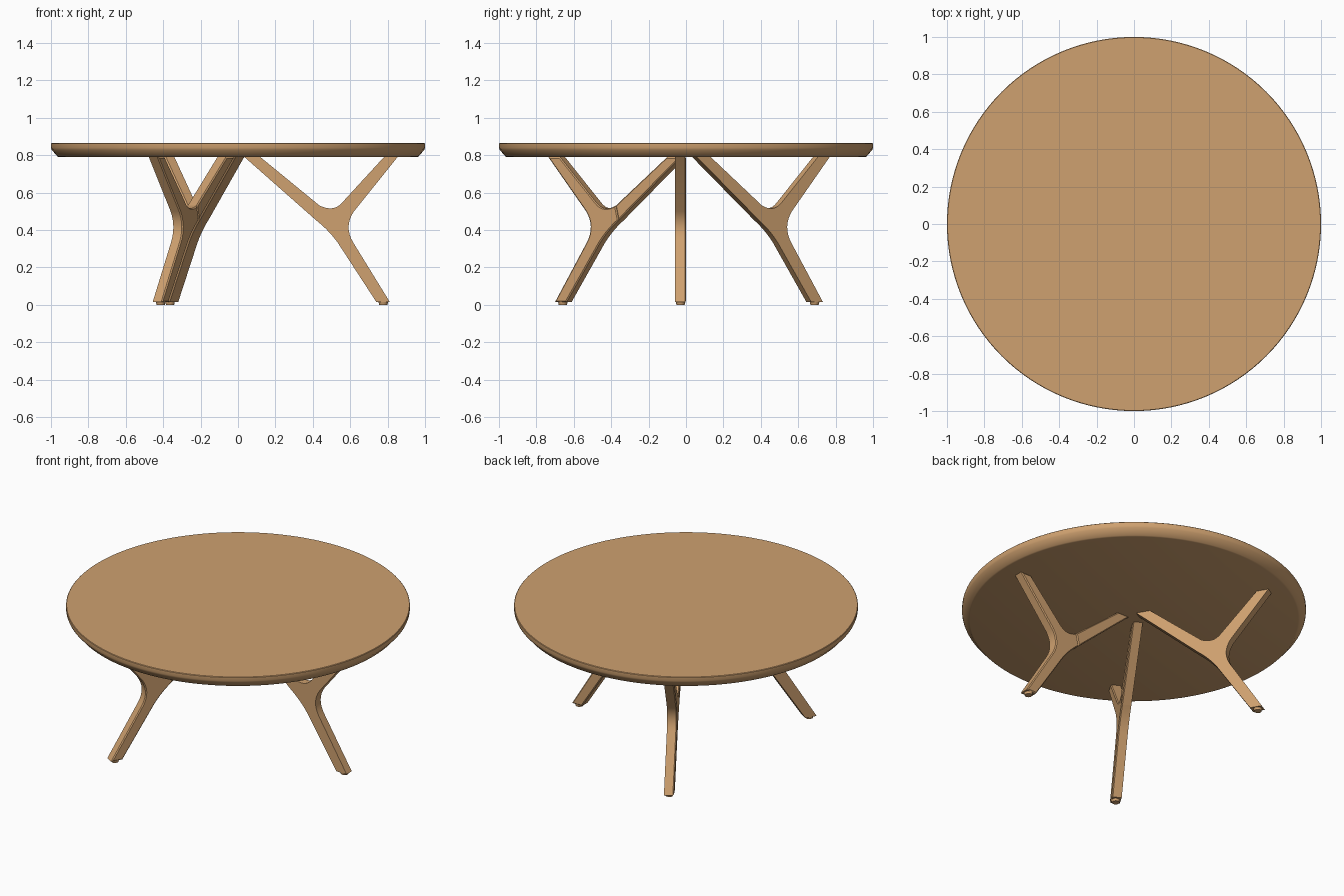
import bpy, bmesh, math
from mathutils import Matrix

if "Cube" in bpy.data.objects:
    bpy.data.objects.remove(bpy.data.objects["Cube"])

wood = bpy.data.materials.new("light_wood")
wood.diffuse_color = (0.62, 0.355, 0.16, 1)
wood.use_nodes = True
wood.node_tree.nodes["Principled BSDF"].inputs["Base Color"].default_value = wood.diffuse_color


def finish(name, bm, angle=30):
    bmesh.ops.recalc_face_normals(bm, faces=bm.faces)
    me = bpy.data.meshes.new(name)
    bm.to_mesh(me)
    bm.free()
    me.materials.append(wood)
    ob = bpy.data.objects.new(name, me)
    bpy.context.collection.objects.link(ob)
    bpy.context.view_layer.objects.active = ob
    ob.select_set(True)
    bpy.ops.object.shade_smooth_by_angle(angle=math.radians(angle))
    ob.select_set(False)
    return ob


def curve(a, b, c, n=8):
    # rounded corner from a to c, pulled towards b
    return [tuple((1-t)**2*p + 2*t*(1-t)*q + t*t*r for p, q, r in zip(a, b, c))
            for t in (i / n for i in range(n + 1))]


def plate(name, pts, rot):
    # side profile in x/z, extruded across the leg, chamfered on one side
    bm = bmesh.new()
    f = bm.faces.new([bm.verts.new((x, -0.058, z)) for x, z in pts])
    ext = bmesh.ops.extrude_face_region(bm, geom=[f])["geom"]
    for v in ext:
        if isinstance(v, bmesh.types.BMVert):
            v.co.y = 0.0
    cap = [e for e in ext if isinstance(e, bmesh.types.BMFace)][0]
    bmesh.ops.recalc_face_normals(bm, faces=bm.faces)
    bmesh.ops.bevel(bm, geom=list(cap.edges), offset=0.006, segments=1,
                    affect='EDGES', profile=0.5)
    bmesh.ops.transform(bm, matrix=rot, verts=bm.verts)
    return finish(name, bm)


# Round table top with bevelled lower edge
bm = bmesh.new()
N = 128
profile = [(0.955, 0.79), (0.965, 0.793), (0.996, 0.829), (1.0, 0.84),
           (1.0, 0.862), (0.997, 0.865)]
rings = [[bm.verts.new((r * math.cos(2*math.pi*i/N), r * math.sin(2*math.pi*i/N), z))
          for i in range(N)] for r, z in profile]
for a, b in zip(rings, rings[1:]):
    for i in range(N):
        j = (i + 1) % N
        bm.faces.new((a[i], a[j], b[j], b[i]))
bm.faces.new(rings[0])
bm.faces.new(rings[-1])
finish("table_top", bm, 35)

# Main leg: foot rising to the outer arm, with a curved crotch
main = ([(0.74, 0.015), (0.812, 0.015)]
        + curve((0.615, 0.335), (0.565, 0.42), (0.62, 0.50))
        + [(0.853, 0.79), (0.78, 0.79)]
        + curve((0.555, 0.545), (0.51, 0.495), (0.436, 0.531))
        + curve((0.418, 0.452), (0.485, 0.40), (0.535, 0.33)))
# Inner arm: straight brace to the middle of the top
inner = [(0.418, 0.452), (0.436, 0.531), (0.12, 0.79), (0.035, 0.79)]

for k in range(3):
    rot = Matrix.Rotation(k * 2 * math.pi / 3, 4, 'Z')
    plate(f"leg_{k+1}", main, rot)
    plate(f"inner_arm_{k+1}", inner, rot)
    # Foot pad
    bm = bmesh.new()
    bmesh.ops.create_cone(bm, cap_ends=True, segments=16, radius1=0.022,
                          radius2=0.026, depth=0.017,
                          matrix=rot @ Matrix.Translation((0.777, -0.029, 0.0085)))
    finish(f"foot_pad_{k+1}", bm)
